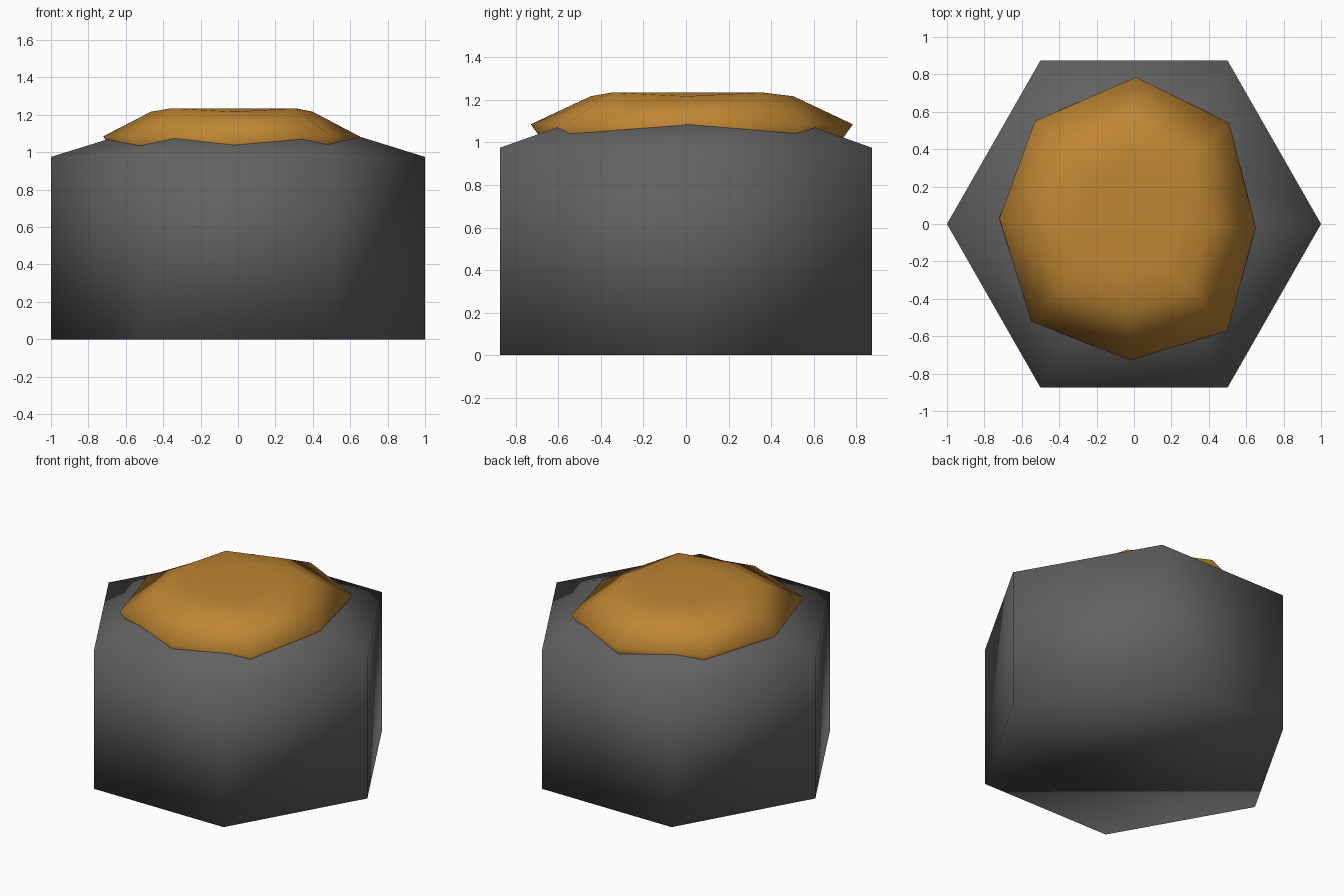
import bpy
import bmesh
from math import cos, sin, pi

cube = bpy.data.objects.get("Cube")
if cube:
    bpy.data.objects.remove(cube, do_unlink=True)


def material(name, colour):
    mat = bpy.data.materials.new(name)
    mat.use_nodes = True
    mat.diffuse_color = colour
    mat.node_tree.nodes["Principled BSDF"].inputs["Base Color"].default_value = colour
    return mat


def loft(name, rings, mat):
    """Skin a stack of closed rings, cap both ends and shade smooth."""
    bm = bmesh.new()
    loops = [[bm.verts.new(p) for p in ring] for ring in rings]
    for low, high in zip(loops, loops[1:]):
        for i in range(len(low)):
            j = (i + 1) % len(low)
            bm.faces.new((low[i], low[j], high[j], high[i]))
    bm.faces.new(loops[0][::-1])
    bm.faces.new(loops[-1])
    bmesh.ops.recalc_face_normals(bm, faces=bm.faces)
    for face in bm.faces:
        face.smooth = True
    mesh = bpy.data.meshes.new(name)
    bm.to_mesh(mesh)
    bm.free()
    mesh.materials.append(mat)
    obj = bpy.data.objects.new(name, mesh)
    bpy.context.collection.objects.link(obj)
    return obj


charcoal = material("charcoal_grey", (0.122, 0.122, 0.122, 1))
amber = material("amber_gold", (0.52, 0.24, 0.033, 1))


# Hexagonal block with a shallow sloping top
def hexagon(radius, z):
    return [(radius * cos(i * pi / 3), 1.01 * radius * sin(i * pi / 3), z)
            for i in range(6)]


loft("hexagonal_base", [hexagon(1, 0), hexagon(1, 0.975), hexagon(0.55, 1.115)], charcoal)

# Uneven eight-sided mound sunk into the top
outline = [(0.65, -0.02), (0.51, 0.54), (0.01, 0.785), (-0.53, 0.55),
           (-0.72, 0.03), (-0.55, -0.52), (-0.02, -0.73), (0.50, -0.57)]
centre = (-0.03, 0.03)


def mound_ring(scale, z, corner_lift=0):
    return [(centre[0] + (x - centre[0]) * scale,
             centre[1] + (y - centre[1]) * scale,
             z + corner_lift * (i % 2)) for i, (x, y) in enumerate(outline)]


loft("top_mound", [mound_ring(0.87, 0.95), mound_ring(1, 1.085),
                   mound_ring(0.63, 1.217, 0.018), mound_ring(0.4, 1.235)], amber)
